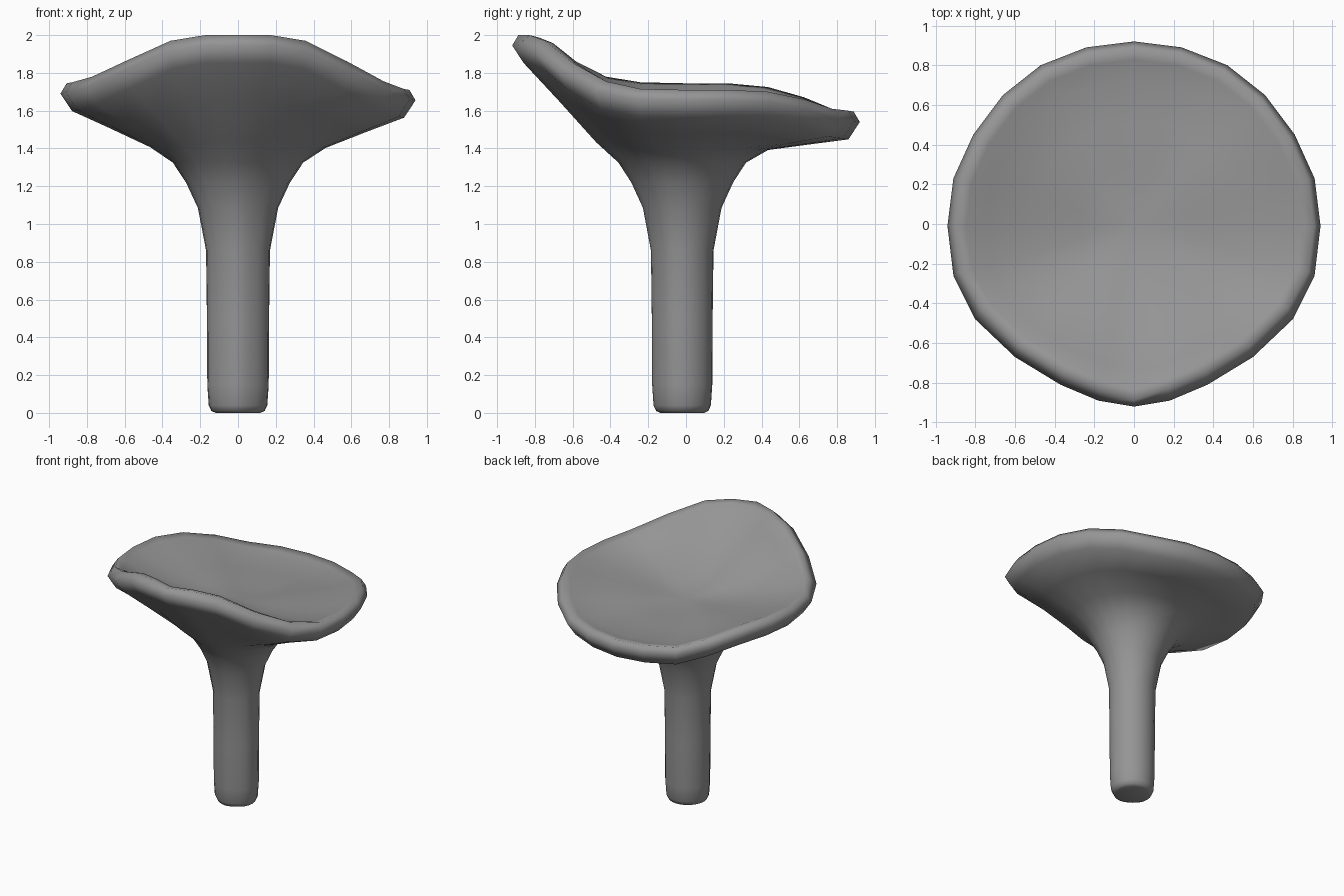
import bpy
import bmesh

if "Cube" in bpy.data.objects:
    bpy.data.objects.remove(bpy.data.objects["Cube"])

# Half outline of the head from front (-y) round to back (+y)
OUTLINE = [(0, -.92), (.18, -.89), (.37, -.81), (.60, -.67), (.80, -.48), (.91, -.26),
           (.94, -.01), (.91, .23), (.81, .45), (.66, .65), (.47, .80), (.24, .89), (0, .92)]
# Height of the wavy rim along that outline, on each side
RIGHT = [2.0, 2.0, 1.97, 1.86, 1.755, 1.715, 1.71, 1.71, 1.70, 1.66, 1.61, 1.60, 1.595]
LEFT = [2.0, 2.0, 1.97, 1.87, 1.78, 1.75, 1.745, 1.745, 1.725, 1.67, 1.61, 1.60, 1.595]
# The raised front of the lip leans back by these amounts
LEAN = [0, .03, .035, .035, .04, .01, 0, 0, 0, 0, 0, 0, 0]

# Full loop of (x, y, rim height, lean)
loop = [(x, y, z, d) for (x, y), z, d in zip(OUTLINE, RIGHT, LEAN)]
loop += [(-x, y, z, d) for (x, y), z, d in list(zip(OUTLINE, LEFT, LEAN))[11:0:-1]]

bm = bmesh.new()
rings = []


def ring(scale, height, dy=0.0, lean=0.0):
    """Scaled copy of the outline; height is a function of the rim height."""
    rings.append([bm.verts.new((x * scale, y * scale + dy + d * lean, height(z)))
                  for x, y, z, d in loop])


# Stem, flaring towards the head
STEM = [(.125, 0), (.15, .01), (.165, .04), (.173, .15), (.175, .50), (.18, .86),
        (.226, 1.085), (.293, 1.22), (.367, 1.325)]
for s, z in STEM:
    ring(s, lambda rim, z=z: z, -.02)


# Underside of the head
def under_base(rim):
    return 1.405 + .1 * (rim - 1.725)


def under_edge(rim):
    return rim - .147


ring(.495, under_base, -.02)
ring(.72, lambda r: .48 * under_base(r) + .52 * under_edge(r), -.01)
ring(.935, under_edge)

# Rim
ring(1.0, lambda r: r - .055)
ring(.965, lambda r: r, lean=1)
ring(.90, lambda r: r - .012, lean=.7)

# Shallow dished top
CENTRE = 1.575
for s, f in [(.80, .85), (.56, .48), (.30, .16)]:
    ring(s, lambda r, f=f: CENTRE + (r - .03 - CENTRE) * f)

n = len(loop)
for a, b in zip(rings, rings[1:]):
    for i in range(n):
        j = (i + 1) % n
        bm.faces.new((a[i], a[j], b[j], b[i]))
bm.faces.new(rings[0][::-1])
tip = bm.verts.new((0, 0, CENTRE))
for i in range(n):
    bm.faces.new((rings[-1][i], rings[-1][(i + 1) % n], tip))
bmesh.ops.recalc_face_normals(bm, faces=bm.faces[:])
for f in bm.faces:
    f.smooth = True

mesh = bpy.data.meshes.new("mushroom")
bm.to_mesh(mesh)
bm.free()
obj = bpy.data.objects.new("mushroom", mesh)
bpy.context.collection.objects.link(obj)

# Dark grey surface
grey = bpy.data.materials.new("dark_grey")
grey.diffuse_color = (.3, .3, .3, 1)
grey.use_nodes = True
grey.node_tree.nodes["Principled BSDF"].inputs["Base Color"].default_value = grey.diffuse_color
mesh.materials.append(grey)
